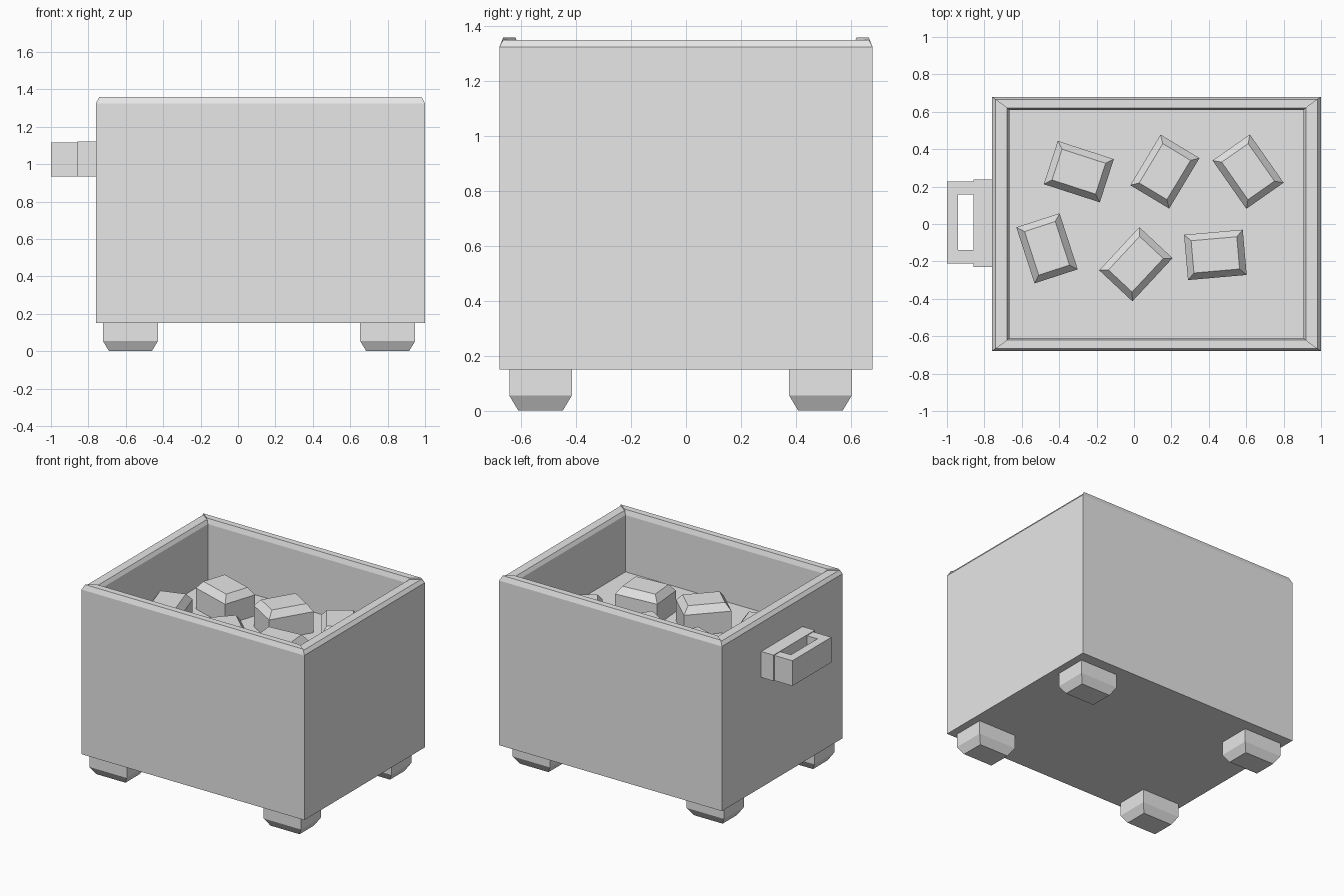
import bpy, bmesh
from math import radians
from mathutils import Matrix, Vector

if "Cube" in bpy.data.objects:
    bpy.data.objects.remove(bpy.data.objects["Cube"], do_unlink=True)

GREY = bpy.data.materials.new("plain_grey")
GREY.use_nodes = True
GREY.diffuse_color = (0.8, 0.8, 0.8, 1)
GREY.node_tree.nodes["Principled BSDF"].inputs["Base Color"].default_value = (0.8, 0.8, 0.8, 1)

# Main dimensions
X0, X1, Y = -0.76, 1.0, 0.68
WALL_X, WALL_Y = 0.095, 0.07
BASE, FLOOR, SHOULDER = 0.15, 0.92, 1.325


def finish(name, bm):
    bmesh.ops.recalc_face_normals(bm, faces=bm.faces)
    mesh = bpy.data.meshes.new(name)
    bm.to_mesh(mesh)
    bm.free()
    mesh.materials.append(GREY)
    obj = bpy.data.objects.new(name, mesh)
    bpy.context.collection.objects.link(obj)
    return obj


def rect(t, z):
    """Box outline moved inward by the fraction t of the wall thickness."""
    a, b, c = X0 + WALL_X * t, X1 - WALL_X * t, Y - WALL_Y * t
    return [Vector(p) for p in ((a, -c, z), (b, -c, z), (b, c, z), (a, c, z))]


def loft(bm, rings, close_start=False, close_end=False):
    loops = [[bm.verts.new(p) for p in ring] for ring in rings]
    for low, high in zip(loops, loops[1:]):
        n = len(low)
        for i in range(n):
            j = (i + 1) % n
            bm.faces.new((low[i], low[j], high[j], high[i]))
    if close_start:
        bm.faces.new(loops[0][::-1])
    if close_end:
        bm.faces.new(loops[-1])


def block(name, x, y, z):
    bm = bmesh.new()
    size = [b - a for a, b in (x, y, z)]
    mid = [(a + b) / 2 for a, b in (x, y, z)]
    bmesh.ops.create_cube(bm, size=1, matrix=Matrix.Translation(mid) @ Matrix.Diagonal((*size, 1)))
    return finish(name, bm)


def chamfered_block(name, centre, size, z_far, z_edge, z_tip, inset, angle=0):
    """Block whose end at z_tip is narrowed by a chamfer."""
    def ring(shrink, z):
        hx, hy = size[0] / 2 - shrink, size[1] / 2 - shrink
        return [(-hx, -hy, z), (hx, -hy, z), (hx, hy, z), (-hx, hy, z)]
    bm = bmesh.new()
    loft(bm, [ring(0, z_far), ring(0, z_edge), ring(inset, z_tip)], True, True)
    obj = finish(name, bm)
    obj.location = (*centre, 0)
    obj.rotation_euler.z = radians(angle)
    return obj


# Open box with thick walls
bm = bmesh.new()
loft(bm, [rect(0, SHOULDER), rect(0, BASE), rect(1, FLOOR)][:2], False, True)
finish("box_outside", bm)
bm = bmesh.new()
loft(bm, [rect(1, FLOOR), rect(1, SHOULDER)], True)
for f in bm.faces:
    f.normal_update()
inside = finish("box_inside", bm)
# the lining must face the cavity
cavity = Vector(((X0 + X1) / 2, 0, (FLOOR + SHOULDER) / 2))
for poly in inside.data.polygons:
    if poly.normal.dot(cavity - poly.center) < 0:
        poly.flip()

# Mitred rim bars: front and back stand slightly higher than the sides
for i, name in enumerate(("front", "right_end", "back", "left_end")):
    top = 1.36 if i % 2 == 0 else 1.35
    profile = ((0, SHOULDER), (0.2, top), (0.84, top), (1, SHOULDER))
    ends = [[rect(t, z)[k] for t, z in profile] for k in (i, (i + 1) % 4)]
    bm = bmesh.new()
    loft(bm, ends, True, True)
    finish("rim_" + name, bm)

# Feet
for x, side in ((-0.575, "right"), (0.8, "left")):
    for y, end in ((-0.53, "front"), (0.49, "back")):
        chamfered_block(f"{end}_{side}_foot", (x, y), (0.295, 0.228), BASE, 0.055, 0, 0.033)

# Loose chunks lying on the inner floor: x, y, turn
chunks = ((-0.295, 0.28, -18), (0.165, 0.28, 59), (0.61, 0.28, -55),
          (-0.465, -0.13, -72), (0.01, -0.215, 47), (0.435, -0.165, 5))
for n, (x, y, turn) in enumerate(chunks, 1):
    chamfered_block(f"chunk_{n}", (x, y), (0.315, 0.243), FLOOR, 1.07, 1.12, 0.035, turn)

# Side handle
block("handle_plate", (-0.857, X0), (-0.23, 0.237), (0.935, 1.12))
block("handle_grip", (-1, -0.94), (-0.212, 0.228), (0.935, 1.115))
block("handle_front_arm", (-0.94, -0.857), (-0.212, -0.14), (0.935, 1.115))
block("handle_back_arm", (-0.94, -0.857), (0.158, 0.228), (0.935, 1.115))
